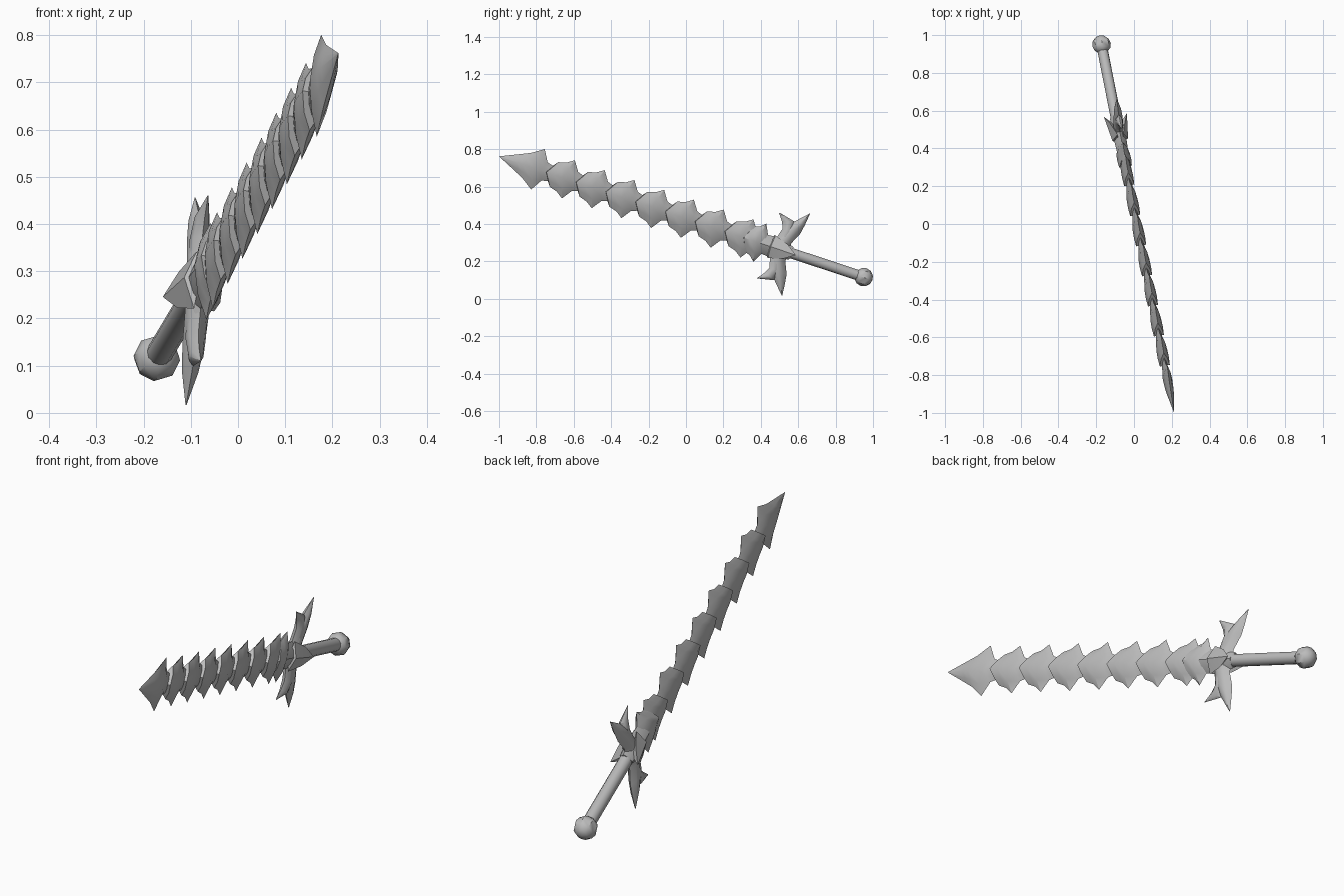
import bpy, bmesh
from mathutils import Matrix, Vector

if "Cube" in bpy.data.objects:
    bpy.data.objects.remove(bpy.data.objects["Cube"])

# Sword frame: local x = blade width, y = blade thickness, z = along blade from pommel to tip
ORIGIN = Vector((-0.172, 0.95, 0.116))
U = Vector((0.184, -0.933, 0.309)).normalized()
W = Vector((0.044, 0.309, 0.95))
W = (W - U * W.dot(U)).normalized()
N = U.cross(W)
FRAME = Matrix.Translation(ORIGIN) @ Matrix((W, N, U)).transposed().to_4x4()

steel = bpy.data.materials.new("grey_steel")
steel.diffuse_color = (0.5, 0.5, 0.5, 1)
steel.use_nodes = True
steel.node_tree.nodes["Principled BSDF"].inputs["Base Color"].default_value = steel.diffuse_color


def finish(name, bm, angle=0.6):
    """Place a locally built mesh in the scene."""
    bmesh.ops.remove_doubles(bm, verts=bm.verts[:], dist=1e-5)
    bmesh.ops.recalc_face_normals(bm, faces=bm.faces[:])
    bm.transform(FRAME)
    mesh = bpy.data.meshes.new(name)
    bm.to_mesh(mesh)
    bm.free()
    mesh.materials.append(steel)
    ob = bpy.data.objects.new(name, mesh)
    bpy.context.collection.objects.link(ob)
    bpy.ops.object.select_all(action='DESELECT')
    ob.select_set(True)
    bpy.context.view_layer.objects.active = ob
    bpy.ops.object.shade_smooth_by_angle(angle=angle)


def skin(bm, rings, rows):
    """Join rings of points; rows is the number of points from edge to edge."""
    loops = [[bm.verts.new(p) for p in r] for r in rings]
    n = len(loops[0])
    for a, b in zip(loops, loops[1:]):
        for i in range(n):
            j = (i + 1) % n
            bm.faces.new((a[i], a[j], b[j], b[i]))
    # chevron-shaped end caps made from strips across the thickness
    for r in (loops[0], loops[-1]):
        for i in range(rows - 1):
            quad = (r[i], r[i + 1], r[(n - i - 1) % n], r[(n - i) % n])
            bm.faces.new(list(dict.fromkeys(quad)))


FRACS = (-1, -0.55, 0, 0.55, 1)


def scale_part(name, base, stations, stretch=1.0, thick=1.0):
    """Lens-shaped sleeve; station = (position, chevron sweep, half width, half thickness)."""
    rings = []
    for s, sweep, a, t in stations:
        def point(f, side):
            return (a * f, side * t * thick * (1 - abs(f) ** 1.7),
                    base + stretch * (s - sweep * abs(f)))
        rings.append([point(f, 1) for f in FRACS]
                     + [point(f, -1) for f in FRACS[-2:0:-1]])
    bm = bmesh.new()
    skin(bm, rings, len(FRACS))
    finish(name, bm)


# Pointed blade tip with barbs
scale_part("blade_tip", 1.866, [
    (0.223, 0, 0.0005, 0.0005), (0.12, 0.022, 0.056, 0.018),
    (0.09, 0.025, 0.071, 0.022), (0.03, 0.03, 0.114, 0.025),
    (-0.01, 0.028, 0.052, 0.02), (-0.06, 0.02, 0.04, 0.012)])

# Overlapping blade scales
SCALE = [(0.13, 0.048, 0.07, 0.027), (0.085, 0.047, 0.082, 0.03),
         (0.04, 0.04, 0.108, 0.029), (-0.01, 0.028, 0.054, 0.021),
         (-0.06, 0.02, 0.04, 0.012)]
for i in range(7):
    scale_part(f"blade_scale_{i + 1}", 1.692 - 0.1705 * i, SCALE)
scale_part("blade_collar", 0.595, SCALE, stretch=0.75, thick=1.25)

# Core running from the blade into the guard
scale_part("guard_core", 0.5, [(0.1, 0, 0.05, 0.03), (0.0, 0, 0.06, 0.035),
                               (-0.085, 0, 0.035, 0.032)])

# Forked guard wings: station = (rear edge, front edge, half thickness), edges as (along, out)
PRONGS = {
    "long": [((0.425, 0.01), (0.53, 0.01), 0.028), ((0.432, 0.05), (0.52, 0.05), 0.026),
             ((0.402, 0.115), (0.498, 0.115), 0.024), ((0.394, 0.165), (0.45, 0.17), 0.018),
             ((0.387, 0.232), (0.39, 0.232), 0.001)],
    "short": [((0.45, 0.03), (0.525, 0.03), 0.022), ((0.44, 0.11), (0.502, 0.11), 0.022),
              ((0.454, 0.166), (0.518, 0.145), 0.016),
              ((0.546, 0.186), (0.548, 0.184), 0.001)]}
for side, label in ((1, "upper"), (-1, "lower")):
    for kind, stations in PRONGS.items():
        rings = []
        for rear, front, t in stations:
            pts = []
            for f, h in ((0, 0), (.25, .75), (.5, 1), (.75, .75), (1, 0),
                         (.75, -.75), (.5, -1), (.25, -.75)):
                s = rear[0] + (front[0] - rear[0]) * f
                a = rear[1] + (front[1] - rear[1]) * f
                pts.append((side * a, t * h, s))
            rings.append(pts)
        bm = bmesh.new()
        skin(bm, rings, 5)
        finish(f"{label}_{kind}_guard_prong", bm)

# Flared side flaps on the guard, pointing back over the grip
for side, label in ((1, "left"), (-1, "right")):
    bm = bmesh.new()
    pts = [(0, 0.042, 0.54), (0, 0.062, 0.40), (0, 0.015, 0.45), (0, 0.01, 0.55)]
    for m in (1, -1):
        pts += [(m * 0.064, 0.016, 0.53), (m * 0.04, 0.04, 0.455)]
    verts = [bm.verts.new((a, side * t, s)) for a, t, s in pts]
    hull = bmesh.ops.convex_hull(bm, input=verts)
    loose = [v for v in bm.verts if not v.link_faces]
    bmesh.ops.delete(bm, geom=loose, context='VERTS')
    finish(f"{label}_guard_flap", bm)

# Round grip
bm = bmesh.new()
bmesh.ops.create_cone(bm, cap_ends=True, segments=12, radius1=0.028, radius2=0.028,
                      depth=0.44, matrix=Matrix.Translation((0, 0, 0.24)))
finish("grip", bm)

# Faceted round pommel
bm = bmesh.new()
bmesh.ops.create_uvsphere(bm, u_segments=8, v_segments=6, radius=0.05)
finish("pommel", bm)
